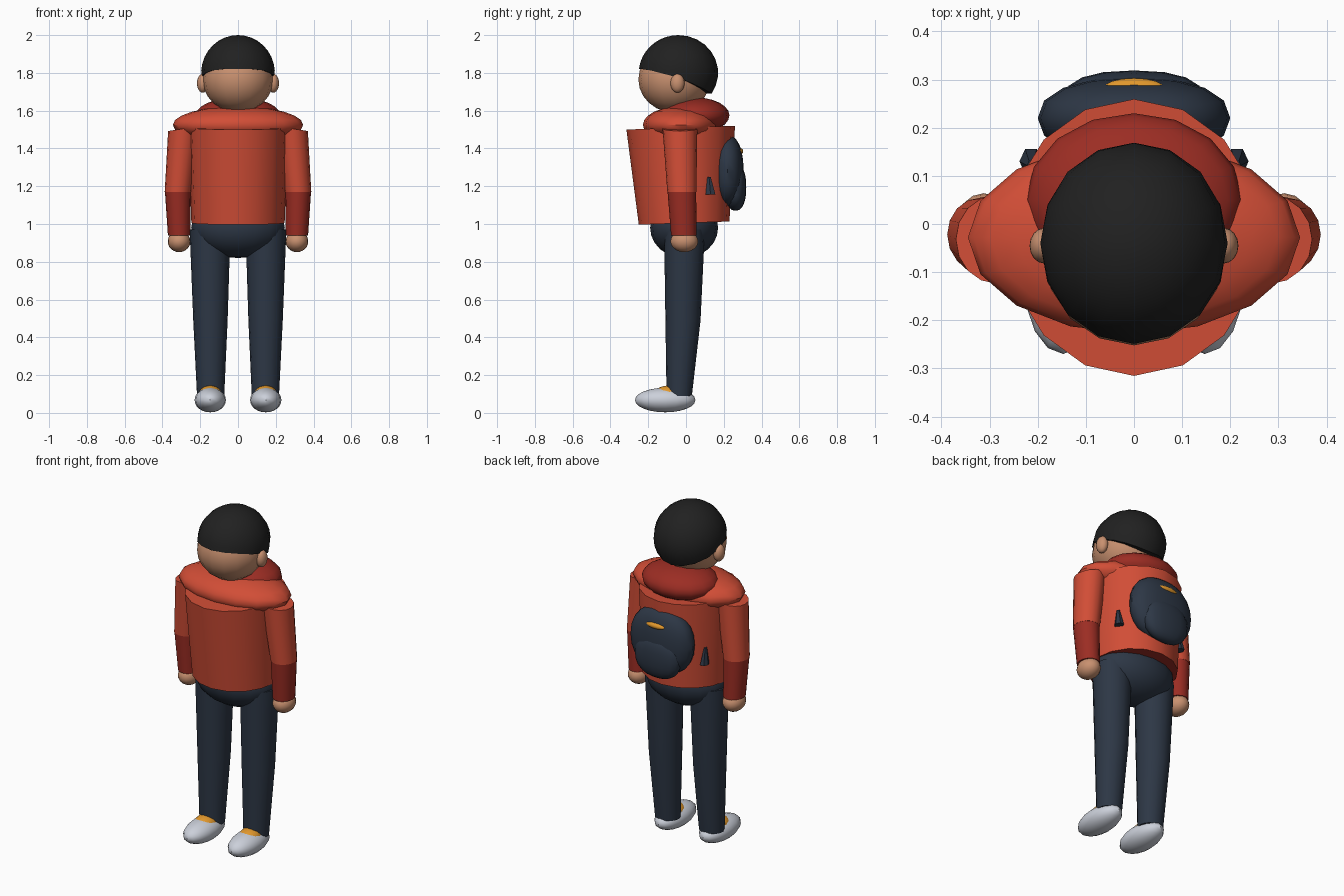
import bpy, bmesh, math
from mathutils import Vector

if "Cube" in bpy.data.objects:
    bpy.data.objects.remove(bpy.data.objects["Cube"])


def material(name, rgb):
    m = bpy.data.materials.new(name)
    m.diffuse_color = (*rgb, 1)
    m.use_nodes = True
    m.node_tree.nodes["Principled BSDF"].inputs["Base Color"].default_value = m.diffuse_color
    return m


RED = material("jacket_red", (0.64, 0.075, 0.037))
DARK = material("dark_red", (0.33, 0.026, 0.017))
NAVY = material("navy", (0.026, 0.038, 0.060))
SKIN = material("skin", (0.58, 0.28, 0.16))
HAIR = material("hair_black", (0.015, 0.015, 0.015))
WHITE = material("shoe_white", (0.60, 0.63, 0.70))
ORANGE = material("orange", (0.75, 0.31, 0.025))


def finish(name, bm, *mats):
    bmesh.ops.recalc_face_normals(bm, faces=bm.faces)
    me = bpy.data.meshes.new(name)
    bm.to_mesh(me)
    bm.free()
    for m in mats:
        me.materials.append(m)
    ob = bpy.data.objects.new(name, me)
    bpy.context.collection.objects.link(ob)
    bpy.context.view_layer.objects.active = ob
    ob.select_set(True)
    bpy.ops.object.shade_smooth_by_angle(angle=math.radians(40))
    ob.select_set(False)
    return ob


def ellipsoid(name, mat, c, r, seg=16, rings=12, boxy=1.0):
    """Ellipsoid; boxy below 1 squares off the outline."""
    bm = bmesh.new()
    bmesh.ops.create_uvsphere(bm, u_segments=seg, v_segments=rings, radius=1)
    for v in bm.verts:
        v.co = Vector([c[i] + r[i] * math.copysign(abs(v.co[i]) ** boxy, v.co[i])
                       for i in range(3)])
    return finish(name, bm, mat)


def loft(name, sections, mats, seg=16):
    """Closed tube; each section is (x, y, z, rx, ry, slope_x, slope_y)."""
    bm = bmesh.new()
    loops = []
    for x, y, z, rx, ry, sx, sy in sections:
        ring = []
        for i in range(seg):
            a = 2 * math.pi * i / seg
            dx, dy = rx * math.cos(a), ry * math.sin(a)
            ring.append(bm.verts.new((x + dx, y + dy, z + sx * dx + sy * dy)))
        loops.append(ring)
    for a, b in zip(loops, loops[1:]):
        for i in range(seg):
            j = (i + 1) % seg
            bm.faces.new((a[i], a[j], b[j], b[i]))
    bm.faces.new(loops[0])
    bm.faces.new(loops[-1])
    bm.normal_update()
    if len(mats) > 1:  # second colour on the underside
        bm.faces.ensure_lookup_table()
        bm.faces[-1].material_index = 1
    return finish(name, bm, *mats)


# Head, neck and ears
ellipsoid("head", SKIN, (0, -0.062, 1.765), (0.187, 0.19, 0.175))
loft("neck", [(0, -0.01, 1.70, .1, .1, 0, 0), (0, 0.0, 1.55, .1, .1, 0, 0)], [SKIN])
for s, side in ((1, "right"), (-1, "left")):
    ellipsoid(side + "_ear", SKIN, (s * 0.187, -0.045, 1.745), (0.03, 0.037, 0.05))


# Hair cap: its lower edge drops from the fringe to the nape
def hair():
    bm = bmesh.new()
    c, r, seg, rows = (0, -0.04, 1.80), (0.195, 0.21, 0.20), 16, 9
    top = bm.verts.new((0, c[1], c[2] + r[2]))
    cols = []
    for i in range(seg):
        a = 2 * math.pi * i / seg
        back = math.sin(a)
        edge = 1.775 - 0.085 * back if back > 0 else 1.775 + 0.045 * min(1, -1.2 * back)
        pmax = math.acos((edge - c[2]) / r[2])
        col = []
        for k in range(1, rows + 1):
            p = pmax * k / rows
            col.append(bm.verts.new((r[0] * math.sin(p) * math.cos(a),
                                     c[1] + r[1] * math.sin(p) * math.sin(a),
                                     c[2] + r[2] * math.cos(p))))
        # short inward lip gives the cap thickness
        v = col[-1].co
        col.append(bm.verts.new((v.x * 0.85, c[1] + (v.y - c[1]) * 0.85, v.z)))
        cols.append(col)
    for i in range(seg):
        a, b = cols[i], cols[(i + 1) % seg]
        bm.faces.new((top, a[0], b[0]))
        for k in range(rows):
            bm.faces.new((a[k], a[k + 1], b[k + 1], b[k]))
    finish("hair", bm, HAIR)


hair()

# Jacket body, shoulder yoke and hood
loft("jacket_body", [(0, -0.028, 1.51, .265, .2875, 0, .035),
                     (0, -0.01, 1.005, .247, .24, 0, .035)], [RED, DARK])
ellipsoid("shoulder_yoke", RED, (0, -0.028, 1.525), (0.345, 0.20, 0.098))
ellipsoid("hood", DARK, (0, 0.05, 1.575), (0.225, 0.18, 0.095))

# Trousers seat
ellipsoid("trousers_seat", NAVY, (0, -0.01, 0.98), (0.248, 0.18, 0.16))

# Arms, hands, legs and shoes on both sides
for s, side in ((1, "right"), (-1, "left")):
    loft(side + "_sleeve", [(s * .285, -.032, 1.505, .085, .092, -s * .15, 0),
                            (s * .318, -.022, 1.17, .07, .077, 0, 0)], [RED])
    loft(side + "_forearm", [(s * .318, -.022, 1.175, .069, .076, 0, 0),
                             (s * .312, -.012, .94, .059, .067, 0, 0)], [DARK])
    ellipsoid(side + "_hand", SKIN, (s * .312, -.009, .908), (.06, .073, .057))
    loft(side + "_leg", [(s * .148, -.008, .97, .108, .108, 0, 0),
                         (s * .146, -.016, .49, .091, .093, 0, 0),
                         (s * .145, -.036, .09, .072, .067, 0, 0)], [NAVY])
    ellipsoid(side + "_shoe", WHITE, (s * .147, -.11, .068), (.083, .16, .065))
    ellipsoid(side + "_shoe_tongue", ORANGE, (s * .147, -.09, .098), (.062, .08, .047))

# Backpack with pocket, handle and strap ends
ellipsoid("backpack", NAVY, (0, 0.22, 1.28), (0.20, 0.085, 0.19), boxy=0.88)
ellipsoid("backpack_pocket", NAVY, (0, 0.262, 1.195), (0.145, 0.057, 0.125), boxy=0.85)
ellipsoid("backpack_handle", ORANGE, (0, 0.281, 1.385), (0.065, 0.022, 0.018))
for s, side in ((1, "right"), (-1, "left")):
    loft(side + "_strap_end", [(s * .214, .122, 1.25, .008, .01, 0, 0),
                               (s * .214, .13, 1.155, .024, .03, 0, 0)], [NAVY], seg=6)
